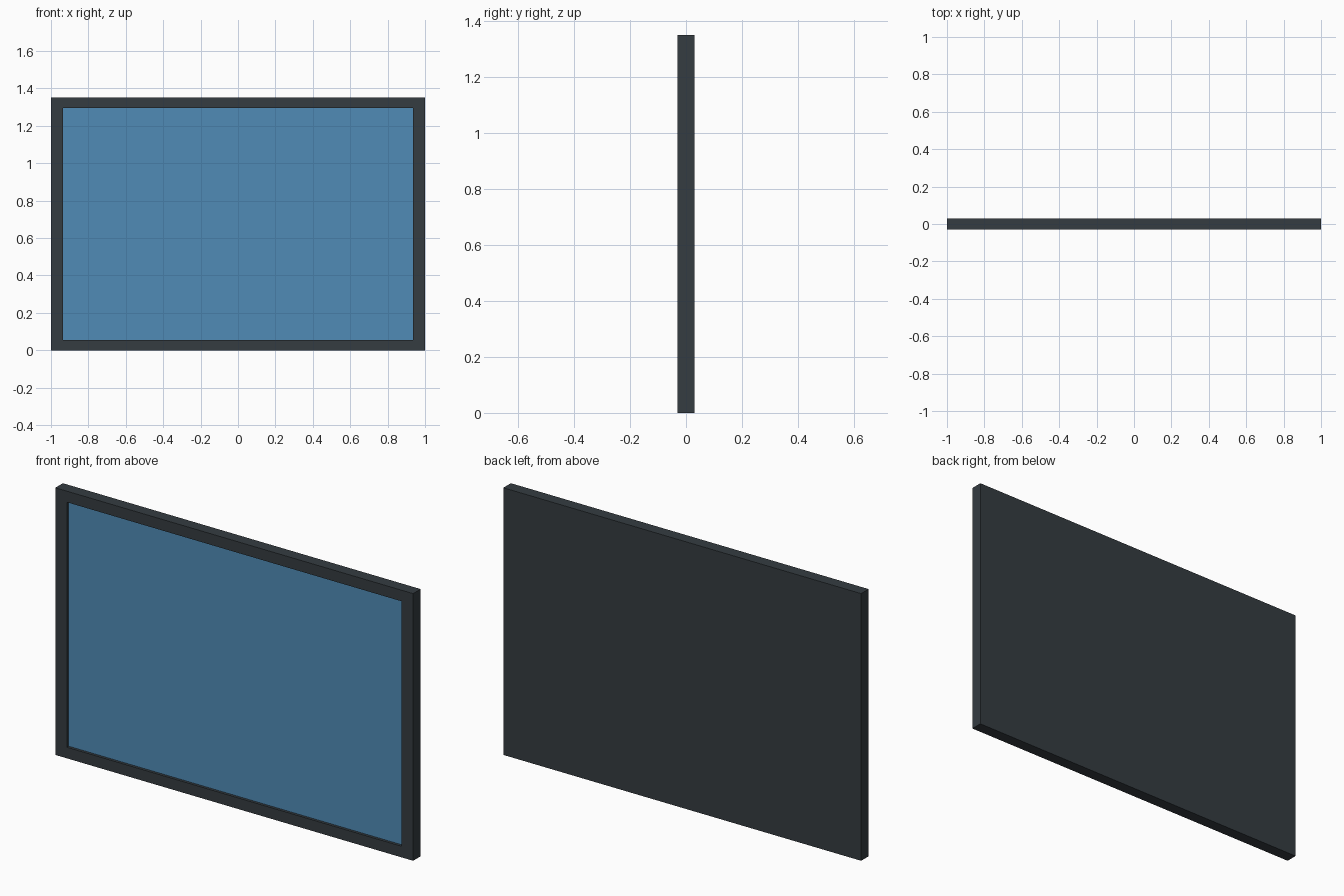
import bpy, bmesh

if "Cube" in bpy.data.objects:
    bpy.data.objects.remove(bpy.data.objects["Cube"])

W, H, D = 2.0, 1.35, 0.06          # overall size
SIDE, RAIL = 0.064, 0.056          # border widths: sides, top and bottom
RECESS = 0.014                     # how far the panel sits behind the border


def material(name, color):
    m = bpy.data.materials.new(name)
    m.diffuse_color = color
    m.use_nodes = True
    m.node_tree.nodes["Principled BSDF"].inputs["Base Color"].default_value = m.diffuse_color
    return m


def add_object(name, bm, mat):
    me = bpy.data.meshes.new(name)
    bm.to_mesh(me)
    bm.free()
    me.materials.append(mat)
    ob = bpy.data.objects.new(name, me)
    bpy.context.collection.objects.link(ob)
    return ob


def resize_opening(verts):
    for v in verts:
        v.co.x = (W / 2 - SIDE) * (1 if v.co.x > 0 else -1)
        v.co.z = H - RAIL if v.co.z > H / 2 else RAIL


dark = material("dark_casing", (0.035, 0.045, 0.053, 1))
blue = material("blue_screen", (0.08, 0.26, 0.47, 1))

# Casing: a slab whose front is inset and pushed back, leaving the border
bm = bmesh.new()
bmesh.ops.create_cube(bm, size=1)
for v in bm.verts:
    v.co = (v.co.x * W, v.co.y * D, (v.co.z + 0.5) * H)
bm.normal_update()
front = min(bm.faces, key=lambda f: f.calc_center_median().y)
bmesh.ops.inset_region(bm, faces=[front], thickness=RAIL)
resize_opening(front.verts)
floor = bmesh.ops.extrude_discrete_faces(bm, faces=[front])["faces"][0]
bmesh.ops.translate(bm, verts=floor.verts, vec=(0, RECESS, 0))
corners = [v.co.copy() for v in floor.verts]
bmesh.ops.delete(bm, geom=[floor], context='FACES_ONLY')
add_object("casing", bm, dark)

# Screen: flat panel closing the recess
bm = bmesh.new()
bm.faces.new([bm.verts.new(c) for c in corners])
add_object("screen", bm, blue)
